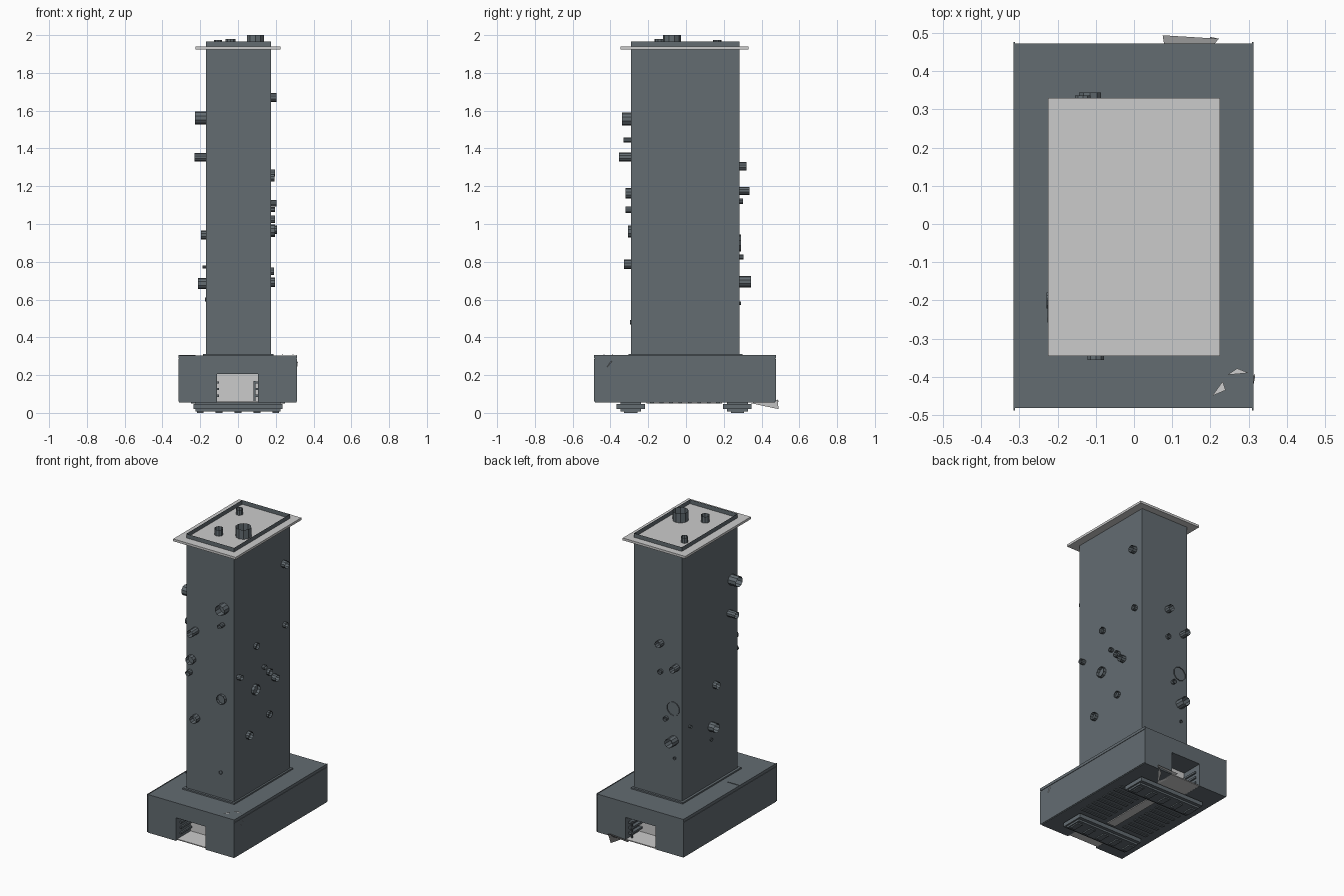
import bpy, bmesh
from mathutils import Vector

cube = bpy.data.objects.get("Cube")
if cube:
    bpy.data.objects.remove(cube, do_unlink=True)


def material(name, colour):
    m = bpy.data.materials.new(name)
    m.use_nodes = True
    m.diffuse_color = (*colour, 1)
    m.node_tree.nodes["Principled BSDF"].inputs["Base Color"].default_value = (*colour, 1)
    return m


STEEL = material("slate steel", (0.125, 0.15, 0.167))
PALE = material("pale grey", (0.6, 0.6, 0.6))


def finish(name, bm, *mats):
    mesh = bpy.data.meshes.new(name)
    bm.to_mesh(mesh)
    bm.free()
    for m in mats:
        mesh.materials.append(m)
    ob = bpy.data.objects.new(name, mesh)
    bpy.context.collection.objects.link(ob)
    return ob


def box(name, lo, hi, mat=STEEL, open_ends=False):
    bm = bmesh.new()
    bmesh.ops.create_cube(bm, size=1)
    lo, hi = Vector(lo), Vector(hi)
    for v in bm.verts:
        v.co = (lo + hi) / 2 + v.co * (hi - lo)
    if open_ends:
        bm.normal_update()
        ends = [f for f in bm.faces if abs(f.normal.z) > 0.5]
        bmesh.ops.delete(bm, geom=ends, context="FACES_ONLY")
    return finish(name, bm, mat)


def pipe(name, root, direction, radius, length):
    """Open-ended tube growing out of a wall."""
    bm = bmesh.new()
    bmesh.ops.create_cone(bm, cap_ends=False, segments=10,
                          radius1=radius, radius2=radius, depth=length)
    d = Vector(direction)
    turn = d.to_track_quat("Z", "Y")
    for v in bm.verts:
        v.co = Vector(root) + turn @ v.co + d * length / 2
    return finish(name, bm, STEEL)


def shard(name, *points):
    bm = bmesh.new()
    bm.faces.new([bm.verts.new(p) for p in points])
    return finish(name, bm, PALE)


# Base housing with a doorway recess in each end
base = box("base_housing", (-0.312, -0.482, 0.055), (0.31, 0.472, 0.303))
RECESS = 0.33
for side in (-1, 1):
    ys = sorted((side * RECESS, side * 0.6))
    cutter = box("recess_cutter", (-0.11, ys[0], 0), (0.105, ys[1], 0.205))
    cutter.hide_render = True
    mod = base.modifiers.new("recess", "BOOLEAN")
    mod.operation = "DIFFERENCE"
    mod.solver = "EXACT"
    mod.object = cutter
    bpy.context.view_layer.objects.active = base
    bpy.ops.object.modifier_apply(modifier=mod.name)
    bpy.data.objects.remove(cutter, do_unlink=True)
base.data.materials.clear()
base.data.materials.append(STEEL)
base.data.materials.append(PALE)
for f in base.data.polygons:
    f.material_index = int(abs(f.normal.y) > 0.9 and abs(f.center.y) < RECESS + 0.01)

# Doorway floors and rack shelves on the recess walls
for label, side in (("front", -1), ("back", 1)):
    def span(a, b):
        return sorted((side * a, side * b))
    a, b = span(RECESS, 0.468)
    box(label + "_recess_floor", (-0.11, a, 0.056), (0.105, b, 0.062), PALE)
    a, b = span(RECESS, 0.44)
    for i in range(3):
        z = 0.085 + i * 0.035
        box(f"{label}_right_shelf_{i}", (-0.11, a, z), (-0.1, b, z + 0.012))
        box(f"{label}_left_shelf_{i}", (0.083, a, z), (0.105, b, z + 0.012))
    a, b = span(0.425, 0.435)
    box(label + "_rack_post", (0.083, a, 0.062), (0.092, b, 0.17))

# Thin side skins and the seam on the deck
for label, x in (("right", -0.315), ("left", 0.309)):
    box(label + "_skin", (x, -0.488, 0.06), (x + 0.004, 0.476, 0.285))
    box(label + "_top_lip", (x, -0.488, 0.288), (x + 0.004, 0.476, 0.306))
box("deck_seam", (-0.31, -0.108, 0.303), (-0.225, -0.104, 0.306))

# Undercarriage beams with flanges, lugs and pads
for label, y in (("front", -0.292), ("back", 0.272)):
    box(label + "_beam", (-0.225, y - 0.055, 0.008), (0.225, y + 0.055, 0.056))
    box(label + "_beam_flange", (-0.235, y - 0.076, 0.02), (0.235, y + 0.076, 0.046))
    for i in range(5):
        x = -0.2 + i * 0.1
        box(f"{label}_beam_pad_{i}", (x - 0.018, y - 0.035, 0), (x + 0.018, y + 0.035, 0.009))
box("belly_plate", (-0.03, -0.21, 0.05), (0.03, 0.19, 0.056), PALE)
for i in range(8):
    y = -0.19 + i * 0.05
    for label, x in (("right", -0.16), ("left", 0.16)):
        box(f"{label}_belly_vent_{i}", (x - 0.09, y, 0.05), (x + 0.09, y + 0.02, 0.056))

# Tower, its foot flange and the roof plate; the walls rise as a thin rim
box("tower_foot", (-0.185, -0.305, 0.302), (0.187, 0.298, 0.312))
box("tower_walls", (-0.169, -0.29, 0.305), (0.175, 0.284, 1.966), open_ends=True)
box("roof_plate", (-0.225, -0.346, 1.924), (0.225, 0.33, 1.939), PALE)

# Roof pipes: x, y, radius, top
for i, (x, y, r, top) in enumerate([
        (0.092, -0.075, 0.048, 2.0), (-0.04, -0.14, 0.027, 1.98), (-0.105, 0.165, 0.022, 1.974)]):
    pipe(f"roof_pipe_{i}", (x, y, 1.93), (0, 0, 1), r, top - 1.93)

# Wall pipes: position along wall, height, radius, reach
WALL_PIPES = {
    "front": [(0.105, 1.555, 0.034, 0.05), (0.095, 1.445, 0.014, 0.042), (-0.1, 1.355, 0.023, 0.066),
              (-0.128, 1.162, 0.028, 0.03), (-0.14, 1.075, 0.017, 0.03), (0.09, 0.96, 0.031, 0.018),
              (-0.096, 0.786, 0.025, 0.037), (0.08, 0.48, 0.012, 0.006)],
    "left": [(0.215, 1.67, 0.023, 0.03), (0.225, 1.27, 0.018, 0.02), (-0.07, 1.245, 0.02, 0.018),
             (-0.25, 1.11, 0.017, 0.03), (0.01, 1.077, 0.014, 0.02), (0.063, 1.025, 0.021, 0.02),
             (0.115, 0.97, 0.022, 0.032), (-0.08, 0.965, 0.033, 0.02), (0.063, 0.75, 0.021, 0.015),
             (-0.145, 0.692, 0.025, 0.022)],
    "back": [(-0.02, 1.305, 0.022, 0.037), (-0.134, 1.175, 0.021, 0.052), (-0.02, 1.12, 0.015, 0.017),
             (-0.11, 0.9, 0.045, 0.006), (-0.06, 0.825, 0.014, 0.02), (-0.115, 0.695, 0.03, 0.06),
             (-0.12, 0.58, 0.009, 0.008)],
    "right": [(-0.225, 1.562, 0.034, 0.058), (-0.2, 1.353, 0.022, 0.06), (-0.055, 0.942, 0.023, 0.026),
              (0.21, 0.772, 0.008, 0.02), (-0.015, 0.685, 0.03, 0.043), (-0.015, 0.6, 0.01, 0.007)],
}
for wall, pipes in WALL_PIPES.items():
    for i, (u, z, r, reach) in enumerate(pipes):
        root, out = {"front": ((u, -0.285, z), (0, -1, 0)),
                     "back": ((u, 0.279, z), (0, 1, 0)),
                     "left": ((0.17, u, z), (1, 0, 0)),
                     "right": ((-0.164, u, z), (-1, 0, 0))}[wall]
        pipe(f"{wall}_pipe_{i}", root, out, r, reach + 0.005)

# Loose torn sheet fragments
shard("back_fragment", (0.075, 0.494, 0.06), (0.222, 0.485, 0.07), (0.2, 0.49, 0.02), (0.1, 0.34, 0.052))
shard("deck_fragment", (0.205, -0.45, 0.307), (0.24, -0.435, 0.308), (0.232, -0.412, 0.307))
shard("edge_fragment", (0.245, -0.395, 0.307), (0.3, -0.39, 0.308), (0.27, -0.378, 0.307))
shard("side_fragment", (0.311, -0.43, 0.225), (0.317, -0.4, 0.27), (0.314, -0.39, 0.275))
